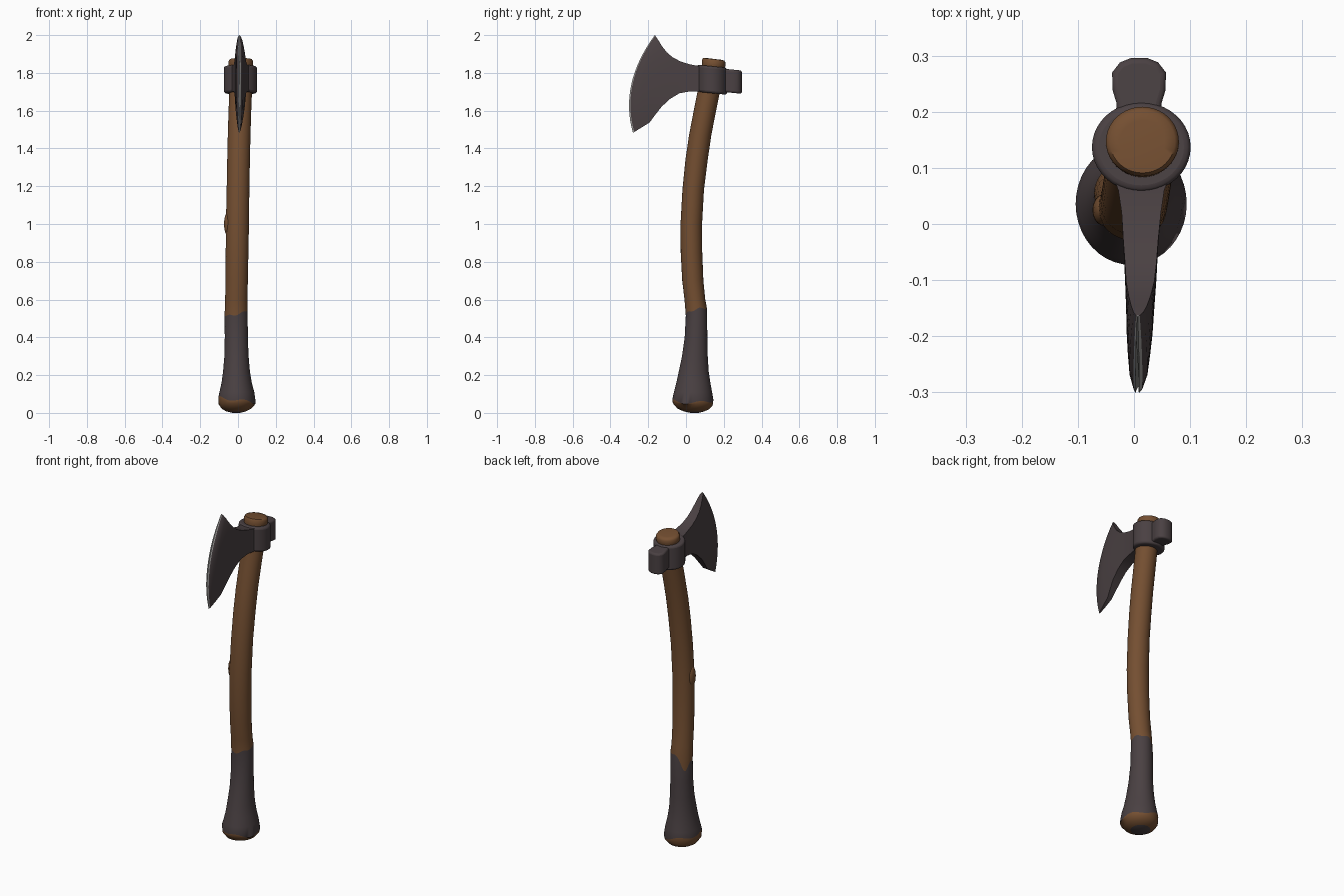
import bpy, bmesh, math
from mathutils import Vector


def material(name, rgb):
    m = bpy.data.materials.new(name)
    m.diffuse_color = (*rgb, 1)
    return m


WOOD = material("brown wood", (0.175, 0.078, 0.031))
DARK = material("dark iron", (0.068, 0.052, 0.055))
STEEL = material("bright steel", (0.36, 0.35, 0.34))


def loft(name, rings, mats, band_mat=lambda i: 0, angle=40):
    """Skin closed rings of equal length, cap both ends, colour by band."""
    bm = bmesh.new()
    loops = [[bm.verts.new(p) for p in ring] for ring in rings]
    n = len(loops[0])
    for i in range(len(loops) - 1):
        for j in range(n):
            k = (j + 1) % n
            f = bm.faces.new((loops[i][j], loops[i][k], loops[i + 1][k], loops[i + 1][j]))
            f.material_index = band_mat(i)
    bm.faces.new(loops[0][::-1]).material_index = band_mat(0)
    bm.faces.new(loops[-1]).material_index = band_mat(len(loops) - 2)
    bmesh.ops.recalc_face_normals(bm, faces=bm.faces)
    me = bpy.data.meshes.new(name)
    bm.to_mesh(me)
    bm.free()
    ob = bpy.data.objects.new(name, me)
    bpy.context.collection.objects.link(ob)
    for m in mats:
        me.materials.append(m)
    smooth(ob, angle)
    return ob


def smooth(ob, angle):
    bpy.ops.object.select_all(action='DESELECT')
    ob.select_set(True)
    bpy.context.view_layer.objects.active = ob
    bpy.ops.object.shade_smooth_by_angle(angle=math.radians(angle))


def ellipse(cx, cy, z, rx, ry, tilt=0.0, wave=None, n=40):
    ring = []
    for j in range(n):
        a = 2 * math.pi * j / n
        x, y = rx * math.cos(a), ry * math.sin(a)
        ring.append(Vector((cx + x, cy + y, z - tilt * y + (wave(a) if wave else 0))))
    return ring


def grip_edge(a):
    # uneven upper border of the dark grip, dipping at the back left
    d = (a - math.radians(140) + math.pi) % (2 * math.pi) - math.pi
    return 0.02 * math.cos(a - 0.8) - 0.07 * math.exp(-(d / 0.45) ** 2) + 0.005 * math.sin(5 * a)


def butt_edge(a):
    return 0.014 * math.cos(a - math.pi) + 0.008 * math.sin(4 * a)


# Curved handle: cx, cy, z, rx, ry, tilt, wave
handle = [
    (-0.01, 0.045, 0.000, 0.020, 0.020, 0.0, None),
    (-0.01, 0.042, 0.008, 0.052, 0.055, 0.0, None),
    (-0.008, 0.038, 0.022, 0.078, 0.085, 0.03, None),
    (-0.006, 0.036, 0.045, 0.096, 0.105, 0.05, None),
    (-0.005, 0.036, 0.068, 0.099, 0.109, 0.0, butt_edge),
    (-0.006, 0.037, 0.110, 0.092, 0.101, 0, None),
    (-0.007, 0.039, 0.160, 0.080, 0.090, 0, None),
    (-0.008, 0.041, 0.220, 0.071, 0.079, 0, None),
    (-0.008, 0.047, 0.300, 0.064, 0.068, 0, None),
    (-0.009, 0.053, 0.400, 0.061, 0.060, 0, None),
    (-0.010, 0.055, 0.535, 0.061, 0.056, 0, grip_edge),
    (-0.009, 0.047, 0.600, 0.059, 0.055, 0, None),
    (-0.007, 0.036, 0.700, 0.059, 0.056, 0, None),
    (-0.005, 0.029, 0.850, 0.060, 0.057, 0, None),
    (-0.003, 0.028, 1.000, 0.061, 0.057, 0, None),
    (0.000, 0.038, 1.180, 0.060, 0.057, 0, None),
    (0.003, 0.056, 1.340, 0.060, 0.059, 0, None),
    (0.006, 0.075, 1.470, 0.060, 0.059, 0, None),
    (0.010, 0.100, 1.600, 0.060, 0.058, 0.1, None),
    (0.014, 0.120, 1.700, 0.060, 0.058, 0.12, None),
    (0.015, 0.142, 1.820, 0.061, 0.059, 0.12, None),
    (0.015, 0.146, 1.842, 0.065, 0.062, 0.12, None),
    (0.015, 0.147, 1.862, 0.065, 0.062, 0.12, None),
    (0.015, 0.147, 1.872, 0.058, 0.056, 0.12, None),
    (0.015, 0.147, 1.874, 0.040, 0.038, 0.12, None),
]
loft("handle", [ellipse(*h) for h in handle], [WOOD, DARK],
     lambda i: 1 if i < 1 or 4 <= i < 10 else 0, 50)

# Small knot on the left side of the handle
bpy.ops.mesh.primitive_uv_sphere_add(segments=20, ring_count=12, radius=1,
                                     location=(-0.054, 0.025, 1.0))
knot = bpy.context.object
knot.name = "wood_knot"
knot.scale = (0.02, 0.028, 0.06)
knot.data.materials.append(WOOD)
smooth(knot, 60)


def prism(name, outline, z0, z1, bevel, tilt):
    """Vertical block from a plan outline, leaning down toward the back."""
    rings = [[Vector((x, y, z - tilt * (y - 0.14))) for x, y in outline] for z in (z0, z1)]
    ob = loft(name, rings, [DARK], angle=40)
    mod = ob.modifiers.new("soft_edges", 'BEVEL')
    mod.width = bevel
    mod.segments = 3
    mod.limit_method = 'ANGLE'
    mod.angle_limit = math.radians(50)
    return ob


# Socket around the handle, and hammer-like poll behind it
socket = [(p.x, p.y) for p in ellipse(0.013, 0.137, 0, 0.088, 0.080)]
prism("socket", socket, 1.692, 1.835, 0.012, 0.1)
half = [(0.042, 0.19), (0.040, 0.215), (0.047, 0.238), (0.048, 0.270), (0.034, 0.288), (0.014, 0.296)]
poll = [(0.009 + x, y) for x, y in half] + [(0.009 - x, y) for x, y in reversed(half)]
prism("poll", poll, 1.705, 1.828, 0.010, 0.1)

# Flared blade: top y, top z, bottom y, bottom z, forward bulge, half thickness, centre x
stations = [
    (0.090, 1.835, 0.090, 1.700, 0.000, 0.052, 0.013),
    (0.060, 1.838, 0.060, 1.702, 0.000, 0.041, 0.013),
    (0.020, 1.845, 0.020, 1.702, 0.000, 0.035, 0.013),
    (-0.030, 1.861, -0.035, 1.692, 0.008, 0.031, 0.012),
    (-0.070, 1.882, -0.085, 1.662, 0.020, 0.028, 0.012),
    (-0.103, 1.910, -0.130, 1.620, 0.035, 0.025, 0.011),
    (-0.128, 1.943, -0.165, 1.575, 0.048, 0.023, 0.010),
    (-0.146, 1.972, -0.193, 1.537, 0.060, 0.020, 0.009),
    (-0.157, 1.989, -0.240, 1.508, 0.064, 0.016, 0.008),
    (-0.163, 1.997, -0.274, 1.487, 0.064, 0.008, 0.007),
    (-0.165, 2.000, -0.281, 1.483, 0.066, 0.003, 0.006),
]
N = 16
rings = []
for i, (ty, tz, by, bz, bulge, h, cx) in enumerate(stations):
    flare = max(0, i - 5) / (len(stations) - 6)
    side = []
    for j in range(N + 1):
        t = j / N
        s = 2 * t - 1
        w = h * (1 - 0.75 * flare * abs(s) ** 3)
        side.append((w, ty + (by - ty) * t - bulge * (1 - s * s), tz + (bz - tz) * t))
    rings.append([Vector((cx + w, y, z)) for w, y, z in side]
                 + [Vector((cx - w, y, z)) for w, y, z in reversed(side)])
last = len(stations) - 2
loft("blade", rings, [DARK, STEEL], lambda i: 1 if i == last else 0, 35)
